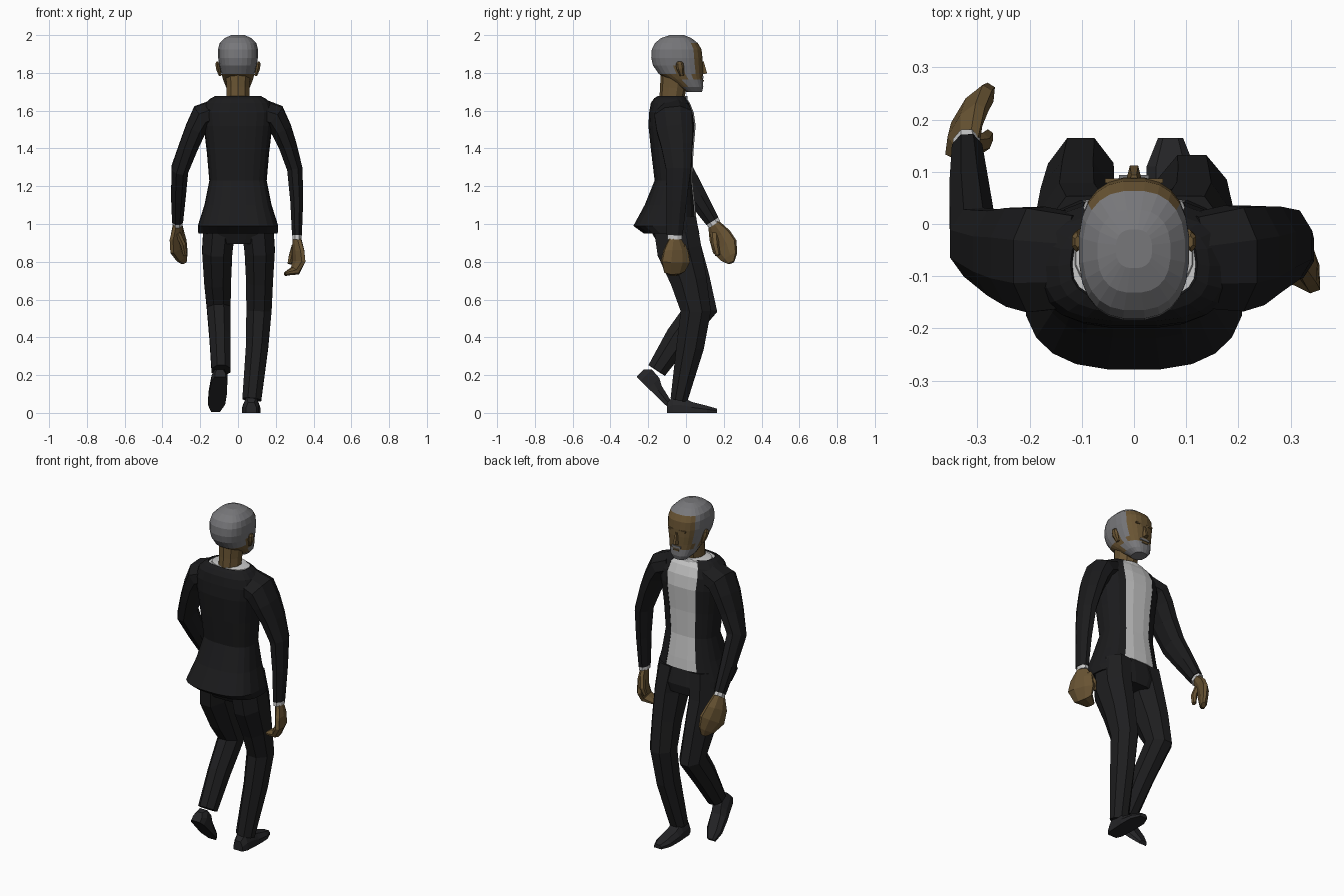
import bpy, bmesh, math
from mathutils import Vector


def material(name, r, g, b):
    m = bpy.data.materials.new(name)
    m.diffuse_color = (r, g, b, 1)
    return m


JACKET = material("jacket black", 0.011, 0.011, 0.012)
TROUSER = material("trouser black", 0.013, 0.013, 0.014)
SHOE = material("shoe charcoal", 0.018, 0.018, 0.02)
SKIN = material("skin brown", 0.14, 0.088, 0.033)
HAIR = material("hair grey", 0.185, 0.185, 0.195)
SHIRT = material("shirt white", 0.58, 0.58, 0.58)


def loft(name, rings, mats, closed=True, caps=True, rule=None):
    """Skin a list of equal-length rings; rule(face centre) picks the material."""
    bm = bmesh.new()
    vs = [[bm.verts.new(p) for p in ring] for ring in rings]
    n = len(vs[0])
    for a, b in zip(vs, vs[1:]):
        for i in range(n if closed else n - 1):
            j = (i + 1) % n
            bm.faces.new((a[i], a[j], b[j], b[i]))
    if caps:
        bm.faces.new(vs[0])
        bm.faces.new(vs[-1])
    bmesh.ops.recalc_face_normals(bm, faces=bm.faces)
    if rule:
        for f in bm.faces:
            f.material_index = rule(f.calc_center_median())
    me = bpy.data.meshes.new(name)
    bm.to_mesh(me)
    bm.free()
    for m in mats:
        me.materials.append(m)
    ob = bpy.data.objects.new(name, me)
    bpy.context.collection.objects.link(ob)
    return ob


def body_ring(z, hw, yb, yf, n=2.7, seg=20, gap=0.0):
    """Horizontal rounded-box section; gap (degrees) leaves the front open."""
    pts, g = [], math.radians(gap)
    for i in range(seg):
        if gap:
            t = g + (2 * math.pi - 2 * g) * i / (seg - 1)
        else:
            t = 2 * math.pi * (i + 0.5) / seg
        s, c = math.sin(t), math.cos(t)
        x = hw * math.copysign(abs(s) ** (2 / n), s)
        y = (yb + yf) / 2 + (yf - yb) / 2 * math.copysign(abs(c) ** (2 / n), c)
        pts.append((x, y, z))
    return pts


def limb(name, path, mat, seg=8, roll=0):
    """Tube along (x, y, z, half width, half depth) stations, rolled in degrees."""
    pts = [Vector(p[:3]) for p in path]
    q = math.radians(roll)
    rings = []
    for i, p in enumerate(path):
        t = (pts[min(i + 1, len(pts) - 1)] - pts[max(i - 1, 0)]).normalized()
        r = Vector((1, 0, 0))
        r = (r - t * r.dot(t)).normalized()
        u = t.cross(r)
        r, u = r * math.cos(q) + u * math.sin(q), u * math.cos(q) - r * math.sin(q)
        k = 1 / math.cos(math.pi / seg)
        ang = [2 * math.pi * (j + 0.5) / seg for j in range(seg)]
        rings.append([pts[i] + r * math.cos(a) * p[3] * k + u * math.sin(a) * p[4] * k for a in ang])
    return loft(name, rings, [mat])


def box(name, centre, size, mat):
    cx, cy, cz = centre
    sx, sy, sz = (s / 2 for s in size)
    rings = [[(cx + a * sx, cy + b * sy, cz + h * sz)
              for a, b in ((-1, -1), (1, -1), (1, 1), (-1, 1))] for h in (-1, 1)]
    return loft(name, rings, [mat])


# Jacket, open down the front, with flared hem and sloping shoulders
coat = [(0.95, .21, -.225, .06), (0.99, .213, -.28, .06), (1.1, .178, -.22, .05),
        (1.23, .152, -.167, .035), (1.38, .165, -.185, .04), (1.52, .182, -.2, .052),
        (1.59, .19, -.196, .042), (1.64, .172, -.187, .022), (1.665, .145, -.17, .005),
        (1.677, .122, -.15, -.005)]
jacket = loft("jacket", [body_ring(*c, gap=24) for c in coat], [JACKET], closed=False, caps=False)
sol = jacket.modifiers.new("cloth", "SOLIDIFY")
sol.thickness = 0.008
sol.offset = -1

# Shirt body under the jacket, and the collar
shirt = [(1.04, .175, -.2, .055)] + [(z, hw - .013, yb + .014, yf) for z, hw, yb, yf in coat[2:-1]]
loft("shirt", [body_ring(*c) for c in shirt], [SHIRT])
loft("collar", [body_ring(1.655, .118, -.14, .01, 2.2), body_ring(1.672, .112, -.138, .008, 2.2),
                body_ring(1.677, .07, -.13, .008, 2.2)], [SHIRT])

# Trousers
loft("trouser_seat", [body_ring(.895, .14, -.15, .06), body_ring(.95, .182, -.18, .072),
                      body_ring(1.08, .155, -.17, .042)], [TROUSER])
hip = [(.1, -.06, 1.02, .085, .115), (.115, -.035, .86, .08, .118)]
limb("right_trouser_leg", hip + [(.114, .015, .7, .071, .096), (.111, .052, .54, .067, .08),
                                 (.101, .022, .35, .059, .073), (.073, -.037, .07, .05, .045)], TROUSER)
limb("left_trouser_leg", [(-p[0] + .005, *p[1:]) for p in hip]
     + [(-.108, .03, .7, .071, .098), (-.102, .082, .555, .063, .085),
        (-.095, -.04, .4, .056, .07), (-.09, -.155, .225, .05, .052)], TROUSER)


# Shoes: stations of (distance from heel, half width, height), tipped about the heel
def shoe(name, x, heel_y, heel_z, tilt, turn):
    c, s = math.cos(tilt), math.sin(tilt)
    rings = []
    for d, w, h in ((0, .028, .055), (.03, .042, .085), (.09, .045, .08),
                    (.13, .048, .058), (.21, .046, .038), (.265, .024, .022)):
        rings.append([(x + a * w + turn * d, heel_y + d * c + h * b * s, heel_z - d * s + h * b * c)
                      for a, b in ((-1, 0), (1, 0), (1, .5), (.6, 1), (-.6, 1), (-1, .5))])
    loft(name, rings, [SHOE])


shoe("right_shoe", .07, -.1, 0, 0, 0)
shoe("left_shoe", -.095, -.262, .19, math.radians(44), -.09)

# Sleeves, growing out of the shoulders
limb("left_sleeve", [(-.11, -.07, 1.595, .066, .088), (-.188, -.068, 1.568, .068, .1),
                     (-.225, -.063, 1.5, .055, .095), (-.262, -.055, 1.41, .05, .082),
                     (-.308, -.035, 1.29, .045, .07), (-.316, .06, 1.14, .038, .053),
                     (-.32, .14, 1.015, .029, .038)], JACKET)
limb("right_sleeve", [(.115, -.07, 1.595, .066, .088), (.192, -.066, 1.568, .068, .1),
                      (.23, -.06, 1.5, .054, .095), (.265, -.048, 1.41, .047, .082),
                      (.301, -.04, 1.29, .041, .066), (.311, -.05, 1.12, .034, .053),
                      (.312, -.06, .94, .026, .042)], JACKET)

# Shirt cuffs
limb("left_cuff", [(-.32, .13, 1.03, .026, .034), (-.321, .151, .998, .026, .036)], SHIRT)
limb("right_cuff", [(.312, -.06, .95, .024, .037), (.312, -.06, .918, .024, .039)], SHIRT)

# Hands with curled fingers and thumbs
limb("left_hand", [(-.32, .145, 1.005, .02, .03), (-.324, .178, .94, .024, .062),
                   (-.315, .205, .88, .025, .074), (-.295, .23, .825, .02, .048),
                   (-.285, .24, .795, .012, .018)], SKIN, roll=28)
limb("left_thumb", [(-.318, .15, .95, .014, .018), (-.29, .155, .89, .014, .017),
                    (-.28, .168, .835, .01, .012)], SKIN, 6)
limb("right_hand", [(.312, -.06, .925, .02, .03), (.318, -.055, .86, .025, .066),
                    (.321, -.056, .80, .025, .078), (.302, -.062, .752, .024, .056),
                    (.248, -.07, .735, .01, .03)], SKIN, roll=-20)
limb("right_thumb", [(.3, -.02, .885, .015, .018), (.283, .002, .83, .014, .016),
                     (.272, -.008, .79, .01, .012)], SKIN, 6)

# Neck
limb("neck", [(0, -.08, 1.63, .06, .06), (0, -.068, 1.72, .06, .066),
              (0, -.06, 1.82, .066, .07)], SKIN, 10)


# Head: grey crown, sideburns and beard around a brown face
def head_colour(c):
    if c.z > 1.95:
        return 1
    if c.y > .04:
        return 1 if c.z < 1.755 else 0
    if c.y > -.005:
        return 1
    return 1 if c.z > 1.845 or (c.y < -.07 and c.z > 1.8) else 0


skull = [(1.7, .04, -.0, .085), (1.725, .064, -.04, .092), (1.765, .08, -.1, .09),
         (1.795, .088, -.145, .09), (1.84, .099, -.176, .09), (1.88, .106, -.185, .088),
         (1.925, .106, -.182, .083), (1.957, .098, -.166, .064), (1.985, .07, -.132, .028),
         (2.0, .035, -.085, -.01)]
loft("head", [body_ring(*s, n=2.5, seg=24) for s in skull], [SKIN, HAIR], rule=head_colour)

# Nose, moustache and mouth
loft("nose", [[(-.016, .08, 1.792), (.016, .08, 1.792), (.008, .112, 1.797), (-.008, .112, 1.797)],
              [(-.009, .08, 1.86), (.009, .08, 1.86), (.005, .094, 1.86), (-.005, .094, 1.86)]], [SKIN])
box("moustache", (0, .089, 1.777), (.058, .009, .012), HAIR)
box("mouth", (0, .09, 1.758), (.036, .008, .007), SKIN)

# Ears and brow ridges on both sides
for side, s in (("left", -1), ("right", 1)):
    limb(side + "_ear", [(s * .094, -.022, 1.785, .007, .009), (s * .106, -.03, 1.825, .011, .018),
                         (s * .11, -.034, 1.85, .009, .017), (s * .108, -.034, 1.86, .005, .01)], SKIN, 6)
    box(side + "_brow", (s * .036, .083, 1.873), (.04, .009, .009), SKIN)
